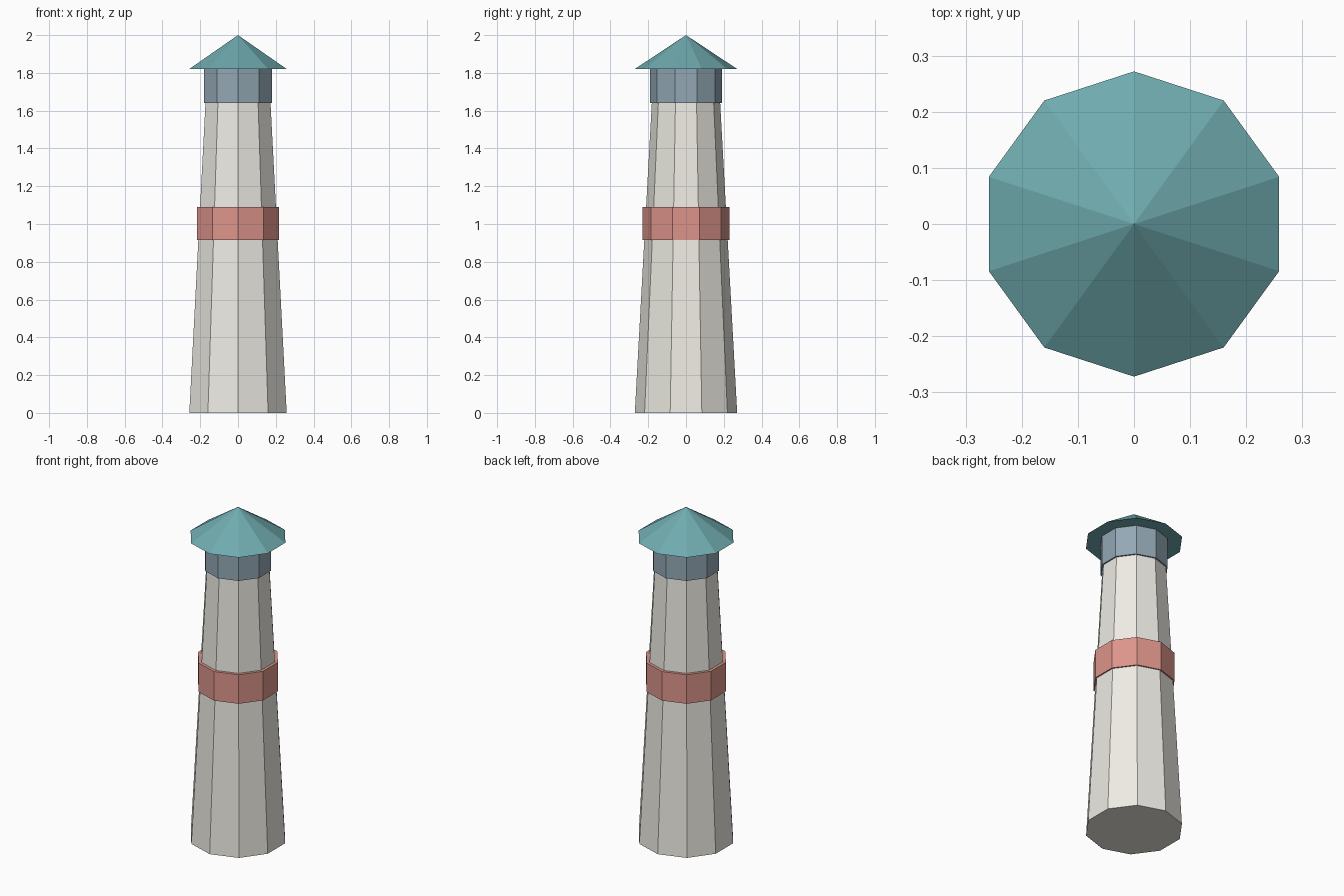
import bpy

if "Cube" in bpy.data.objects:
    bpy.data.objects.remove(bpy.data.objects["Cube"])

SIDES = 10


def ring_part(name, r_bottom, r_top, z_bottom, z_top, color):
    """Flat-faced ten-sided frustum (or cone) between two heights."""
    bpy.ops.mesh.primitive_cone_add(
        vertices=SIDES, radius1=r_bottom, radius2=r_top,
        depth=z_top - z_bottom, location=(0, 0, (z_bottom + z_top) / 2))
    obj = bpy.context.object
    obj.name = name
    mat = bpy.data.materials.new(name + "_paint")
    mat.diffuse_color = (*color, 1)
    mat.use_nodes = True
    mat.node_tree.nodes["Principled BSDF"].inputs["Base Color"].default_value = mat.diffuse_color
    obj.data.materials.append(mat)
    return obj


# Tapered tower shaft
ring_part("tower", 0.271, 0.181, 0.0, 1.64, (0.85, 0.83, 0.77))
# Painted band around the middle
ring_part("band", 0.229, 0.229, 0.914, 1.09, (0.72, 0.30, 0.26))
# Lantern room
ring_part("lantern_room", 0.19, 0.19, 1.64, 1.82, (0.29, 0.39, 0.46))
# Pointed roof with overhanging eaves
ring_part("roof", 0.272, 0.0, 1.82, 2.0, (0.16, 0.41, 0.43))
